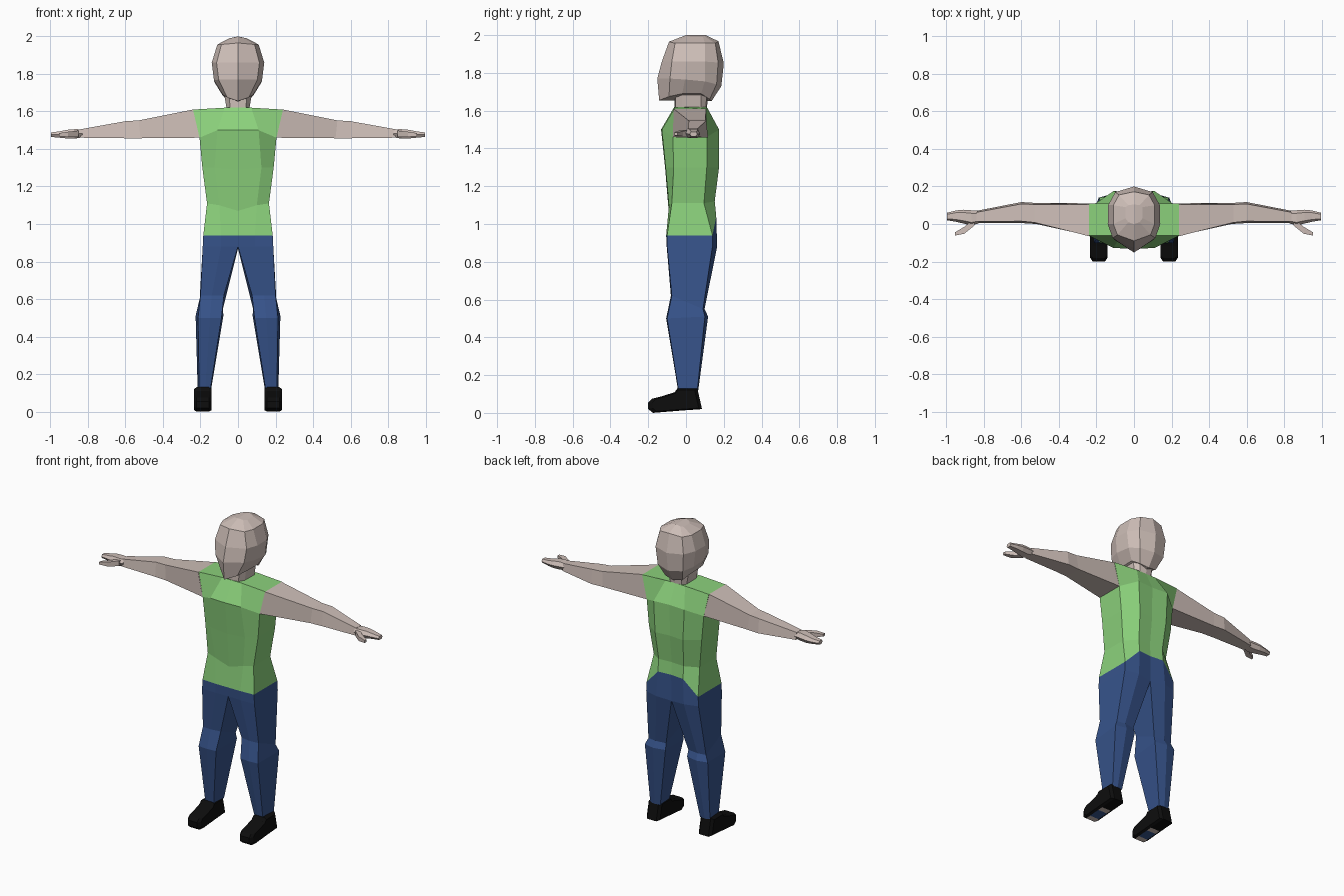
import bpy, bmesh


def material(name, rgb):
    m = bpy.data.materials.new(name)
    m.diffuse_color = (*rgb, 1)
    return m


SKIN = material("skin", (0.62, 0.52, 0.48))
GREEN = material("shirt green", (0.26, 0.64, 0.20))
BLUE = material("trouser blue", (0.038, 0.088, 0.26))
BLACK = material("shoe black", (0.004, 0.004, 0.004))


def loft(name, rings, mats, closed=True, caps=(True, True), skip=(), rule=None):
    """Skin a row of rings on the +x side, then mirror it across x = 0."""
    bm = bmesh.new()
    rows = [[bm.verts.new(p) for p in r] for r in rings]
    n = len(rows[0])
    for i in range(len(rows) - 1):
        a, b = rows[i], rows[i + 1]
        for j in range(n if closed else n - 1):
            if (i, j) in skip:
                continue
            k = (j + 1) % n
            f = bm.faces.new((a[j], a[k], b[k], b[j]))
            if rule:
                f.material_index = rule(i, j)
    if caps[0]:
        bm.faces.new(rows[0])
    if caps[1]:
        bm.faces.new(rows[-1])
    bmesh.ops.recalc_face_normals(bm, faces=bm.faces)
    copy = bmesh.ops.duplicate(bm, geom=bm.verts[:] + bm.edges[:] + bm.faces[:])["geom"]
    for v in (g for g in copy if isinstance(g, bmesh.types.BMVert)):
        v.co.x *= -1
    bmesh.ops.reverse_faces(bm, faces=[g for g in copy if isinstance(g, bmesh.types.BMFace)])
    bmesh.ops.remove_doubles(bm, verts=bm.verts, dist=0.0005)
    bmesh.ops.recalc_face_normals(bm, faces=bm.faces)
    me = bpy.data.meshes.new(name)
    bm.to_mesh(me)
    bm.free()
    for m in mats:
        me.materials.append(m)
    ob = bpy.data.objects.new(name, me)
    bpy.context.collection.objects.link(ob)
    return ob


# Half rings run: front centre, front, side front, side back, back, back centre
WAIST = [(0, -.105, .94), (.09, -.105, .94), (.185, -.1, .94),
         (.185, .14, .94), (.09, .16, 1.04), (0, .152, 1.04)]

# Sleeveless shirt
loft("shirt", [
    WAIST,
    [(0, -.092, 1.07), (.1, -.09, 1.1), (.165, -.075, 1.11),
     (.165, .095, 1.11), (.09, .152, 1.12), (0, .146, 1.12)],
    [(0, -.11, 1.29), (.125, -.108, 1.3), (.19, -.065, 1.3),
     (.19, .11, 1.3), (.1, .175, 1.3), (0, .166, 1.3)],
    [(0, -.132, 1.5), (.11, -.128, 1.5), (.205, -.07, 1.46),
     (.205, .11, 1.46), (.11, .175, 1.5), (0, .168, 1.5)],
    [(0, -.062, 1.62), (.07, -.062, 1.62), (.24, -.062, 1.61),
     (.24, .108, 1.61), (.07, .11, 1.62), (0, .11, 1.62)],
], [GREEN], closed=False, caps=(False, True))

# Trousers: hips, thighs, knee fold, shins
loft("trousers", [
    WAIST,
    [(0, -.1, .88), (.09, -.102, .88), (.188, -.1, .88),
     (.188, .14, .88), (.1, .165, .88), (0, .15, .87)],
    [(.075, -.07, .62), (.14, -.08, .62), (.2, -.075, .62),
     (.207, .09, .55), (.15, .098, .55), (.08, .09, .55)],
    [(.088, -.1, .5), (.15, -.105, .5), (.213, -.1, .5),
     (.226, .1, .51), (.155, .117, .51), (.078, .1, .51)],
    [(.147, -.04, .12), (.175, -.042, .12), (.207, -.04, .12),
     (.215, .06, .12), (.18, .065, .12), (.143, .06, .12)],
], [BLUE], caps=(False, True), skip={(0, 5)})

# Shoes: a side profile skinned across the width, with a patched sole
PROFILE = [(.06, .13), (.085, .02), (-.03, .012), (-.065, .009), (-.14, .003), (-.175, 0),
           (-.2, .02), (-.2, .055), (-.18, .075), (-.12, .09), (-.06, .11), (-.045, .13)]


def shoe_slice(x, s):
    return [(x, -.04 + (y + .04) * s, .06 + (z - .06) * s) for y, z in PROFILE]


loft("shoes", [shoe_slice(.14, .86), shoe_slice(.155, 1), shoe_slice(.22, 1), shoe_slice(.235, .86)],
     [BLACK, SKIN, BLUE],
     rule=lambda i, j: {2: 1, 3: 2, 4: 1}.get(j, 0) if i == 1 else 0)


# Arms: four-cornered sections from shoulder to wrist
def section(x, y0, y1, z0, z1, lean=0.0, inset=0.0):
    return [(x, y0, z0), (x + lean, y0 + inset, z1), (x + lean, y1 - inset, z1), (x, y1, z0)]


loft("arms", [
    section(.205, -.07, .11, 1.46, 1.61, .035, .005),
    section(.52, .0, .112, 1.457, 1.552, .01, .008),
    section(.60, .005, .117, 1.457, 1.548, 0, .01),
    section(.84, .005, .07, 1.46, 1.505, 0, .008),
], [SKIN], caps=(False, True))


# Hands: six-sided flat sections, then thumbs
def palm(x, y0, y1, z0, z1):
    m, b = (z0 + z1) / 2, (y1 - y0) * .2
    return [(x, y0, m), (x, y0 + b, z1), (x, y1 - b, z1),
            (x, y1, m), (x, y1 - b, z0), (x, y0 + b, z0)]


loft("hands", [
    palm(.83, .003, .07, 1.462, 1.503),
    palm(.865, -.008, .073, 1.456, 1.506),
    palm(.91, .003, .076, 1.456, 1.502),
    palm(.95, .012, .072, 1.46, 1.494),
    palm(.997, .02, .06, 1.464, 1.488),
], [SKIN])
loft("thumbs", [
    section(.85, -.008, .03, 1.464, 1.498),
    section(.905, -.052, -.015, 1.464, 1.492),
    section(.955, -.062, -.045, 1.468, 1.484),
], [SKIN])

# Neck
loft("neck", [
    [(0, -.06, 1.61), (.04, -.055, 1.61), (.06, -.02, 1.61),
     (.06, .08, 1.61), (.04, .105, 1.61), (0, .11, 1.61)],
    [(0, -.06, 1.7), (.05, -.055, 1.7), (.075, -.02, 1.7),
     (.075, .08, 1.7), (.05, .11, 1.7), (0, .12, 1.7)],
], [SKIN], closed=False, caps=(False, False))

# Head: jaw, cheeks, temples, brow, crown
loft("head", [
    [(0, -.142, 1.655), (.058, -.09, 1.675), (.082, -.02, 1.69),
     (.085, .08, 1.69), (.06, .125, 1.66), (0, .135, 1.65)],
    [(0, -.152, 1.77), (.103, -.085, 1.77), (.128, -.005, 1.765),
     (.125, .1, 1.755), (.09, .162, 1.74), (0, .187, 1.73)],
    [(0, -.128, 1.86), (.114, -.075, 1.86), (.14, 0, 1.86),
     (.138, .1, 1.86), (.1, .17, 1.855), (0, .2, 1.85)],
    [(0, -.09, 1.965), (.088, -.058, 1.957), (.11, 0, 1.957),
     (.11, .1, 1.957), (.08, .155, 1.957), (0, .172, 1.967)],
    [(0, 0, 2.0), (.03, .01, 1.993), (.045, .03, 1.99),
     (.045, .09, 1.99), (.03, .1, 1.993), (0, .105, 2.0)],
], [SKIN], closed=False)
